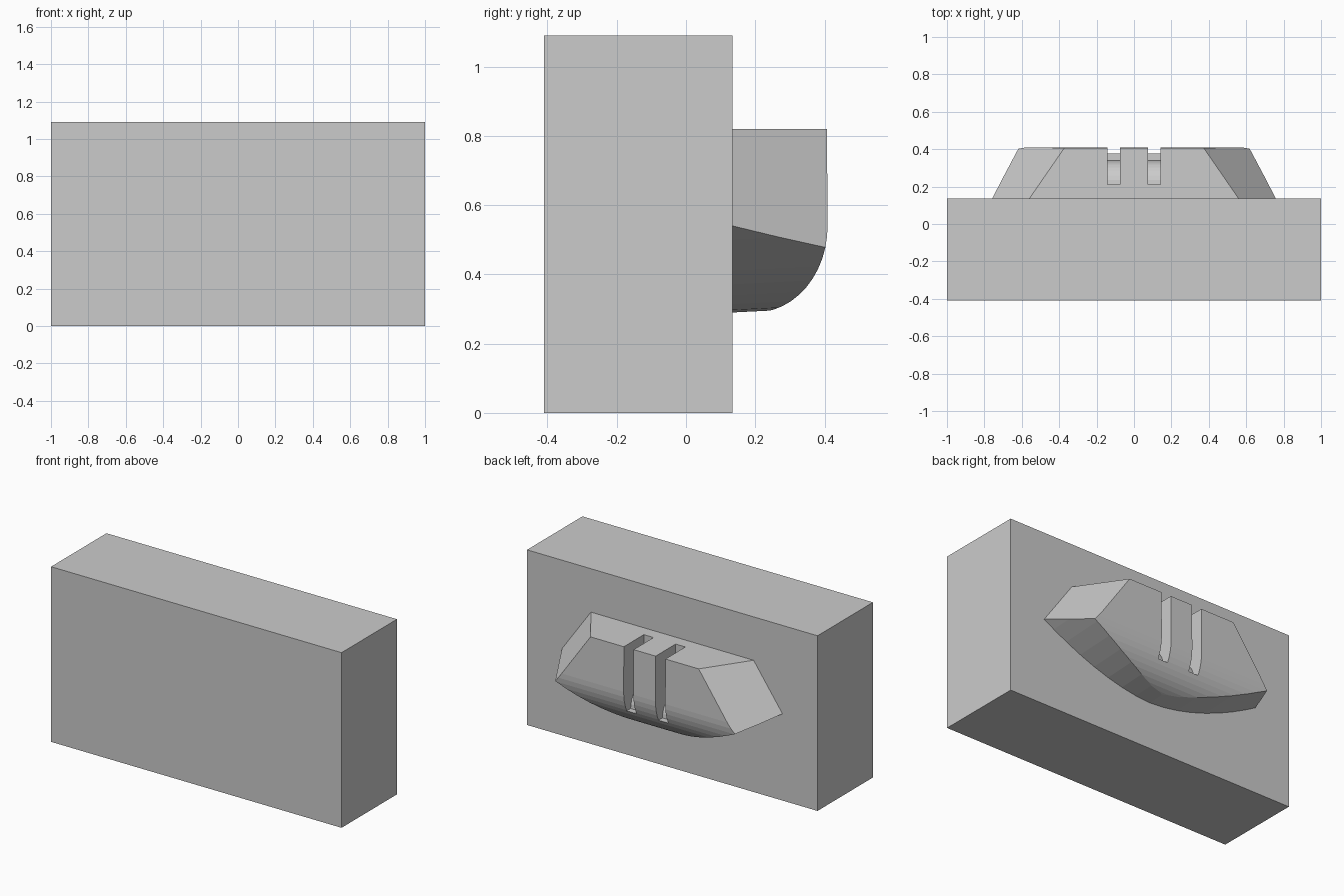
import bpy, bmesh
from math import sin, cos, pi

if "Cube" in bpy.data.objects:
    bpy.data.objects.remove(bpy.data.objects["Cube"])


def finish(bm, name):
    bmesh.ops.recalc_face_normals(bm, faces=bm.faces[:])
    me = bpy.data.meshes.new(name)
    bm.to_mesh(me)
    bm.free()
    ob = bpy.data.objects.new(name, me)
    bpy.context.collection.objects.link(ob)
    return ob


def prism(profile, x0, x1):
    """Extrude a y-z outline along x."""
    bm = bmesh.new()
    face = bm.faces.new([bm.verts.new((x0, y, z)) for y, z in profile])
    ext = bmesh.ops.extrude_face_region(bm, geom=[face])
    verts = [v for v in ext["geom"] if isinstance(v, bmesh.types.BMVert)]
    bmesh.ops.translate(bm, verts=verts, vec=(x1 - x0, 0, 0))
    bmesh.ops.recalc_face_normals(bm, faces=bm.faces[:])
    return bm


def trim(bm, co, no):
    """Cut away everything outside a plane and cap the opening."""
    geom = bm.verts[:] + bm.edges[:] + bm.faces[:]
    res = bmesh.ops.bisect_plane(bm, geom=geom, dist=1e-6, plane_co=co,
                                 plane_no=no, clear_outer=True)
    edges = [e for e in res["geom_cut"]
             if isinstance(e, bmesh.types.BMEdge) and e.is_boundary]
    if edges:
        bmesh.ops.holes_fill(bm, edges=edges)


WALL, FRONT, TOP = 0.135, 0.41, 0.82

# Main block
finish(prism([(-FRONT, 0), (WALL, 0), (WALL, 1.09), (-FRONT, 1.09)], -1, 1),
       "main_block")

# Pouch: rounded profile, trimmed by slanted ends and a curved hull
profile = [(WALL, TOP), (FRONT - 0.003, TOP)]
N = 12
for i in range(N + 1):
    a = pi / 2 * i / N
    profile.append((0.2 + 0.209 * cos(a), 0.54 - 0.25 * sin(a)))
profile.append((WALL, 0.285))
bm = prism(profile, -1, 1)
for s in (1, -1):
    trim(bm, (s * 0.56, WALL, TOP), (s, 0.69, 0.71))


def hull(x):
    return 0.29 + 0.25 * (x / 0.76) ** 1.75


steps = [0.0, 0.1, 0.2, 0.3, 0.4, 0.5, 0.6, 0.69, 0.78]
for a, b in zip(steps, steps[1:]):
    slope = (hull(b) - hull(a)) / (b - a)
    for s in (1, -1):
        trim(bm, (s * a, WALL, hull(a)), (s * slope, 0.05, -1))
pouch = finish(bm, "rear_pouch")

# Two vertical slots with a rounded inner floor
slot = [(0.5, 0.9), (0.21, 0.9)]
for i in range(9):
    a = pi / 2 * i / 8
    slot.append((0.21 + 0.13 * sin(a), 0.41 + 0.13 * cos(a)))
slot.append((0.5, 0.41))
for s in (1, -1):
    cutter = finish(prism(slot, s * 0.076, s * 0.143), "slot_cutter")
    cutter.hide_render = True
    mod = pouch.modifiers.new("slot", "BOOLEAN")
    mod.operation = "DIFFERENCE"
    mod.solver = "EXACT"
    mod.object = cutter
    bpy.context.view_layer.objects.active = pouch
    bpy.ops.object.modifier_apply(modifier=mod.name)
    bpy.data.objects.remove(cutter)
